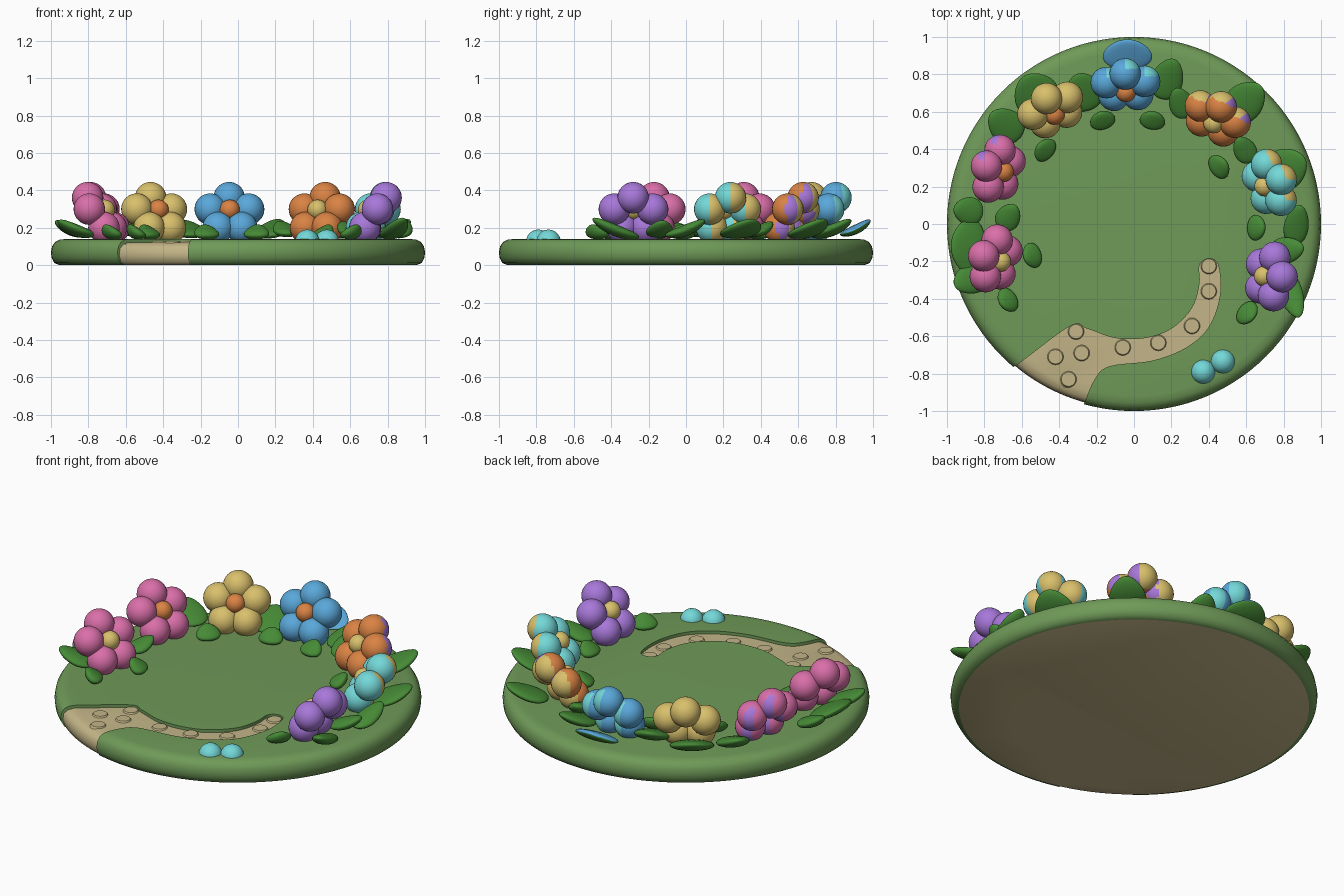
import bpy, bmesh, math
from mathutils import Vector, Matrix

if "Cube" in bpy.data.objects:
    bpy.data.objects.remove(bpy.data.objects["Cube"], do_unlink=True)


# Flat colours
def make_material(name, hex_code):
    rgb = [int(hex_code[i:i + 2], 16) / 255 for i in (0, 2, 4)]
    rgba = [((c + 0.055) / 1.055) ** 2.4 for c in rgb] + [1]
    mat = bpy.data.materials.new(name)
    mat.use_nodes = True
    mat.diffuse_color = rgba
    mat.node_tree.nodes["Principled BSDF"].inputs["Base Color"].default_value = rgba
    return mat


COLOURS = dict(grass="6F9A58", leaf="468A36", sand="C4B688", pink="DA6FA9",
               purple="A878DA", yellow="D9C06C", blue="5AA8DA",
               cyan="74D8D8", orange="DA8344")
MATS = {name: make_material(name, code) for name, code in COLOURS.items()}


# Helpers
def finish(name, bm, mats, rule=None, angle=40):
    """Turn a bmesh into a smooth object; rule picks a material per face."""
    bm.normal_update()
    if rule:
        for face in bm.faces:
            face.material_index = rule(face)
    mesh = bpy.data.meshes.new(name)
    bm.to_mesh(mesh)
    bm.free()
    for m in mats:
        mesh.materials.append(MATS[m])
    obj = bpy.data.objects.new(name, mesh)
    bpy.context.scene.collection.objects.link(obj)
    bpy.ops.object.select_all(action='DESELECT')
    obj.select_set(True)
    bpy.context.view_layer.objects.active = obj
    bpy.ops.object.shade_smooth_by_angle(angle=math.radians(angle))
    return obj


def ball(bm, centre, radius):
    bmesh.ops.create_uvsphere(bm, u_segments=28, v_segments=18, radius=radius,
                              matrix=Matrix.Translation(centre))


def lathe(profile, segments=112):
    bm = bmesh.new()
    rings = [[bm.verts.new((r * math.cos(math.tau * i / segments),
                            r * math.sin(math.tau * i / segments), z))
              for i in range(segments)] for r, z in profile]
    for low, high in zip(rings, rings[1:]):
        for i in range(segments):
            j = (i + 1) % segments
            bm.faces.new((low[i], low[j], high[j], high[i]))
    bm.faces.new(rings[0][::-1])
    bm.faces.new(rings[-1])
    return bm


def boolean(obj, cutter, operation):
    mod = obj.modifiers.new("cut", 'BOOLEAN')
    mod.operation, mod.object, mod.solver = operation, cutter, 'EXACT'
    bpy.ops.object.select_all(action='DESELECT')
    obj.select_set(True)
    bpy.context.view_layer.objects.active = obj
    bpy.ops.object.modifier_apply(modifier=mod.name)
    for face in obj.data.polygons:
        face.material_index = 0
    bpy.ops.object.shade_smooth_by_angle(angle=math.radians(40))


def smooth_loop(points, steps=5):
    """Closed Catmull-Rom curve through the points."""
    pts, out = [Vector(p) for p in points], []
    for i in range(len(pts)):
        a, b, c, d = (pts[(i + k) % len(pts)] for k in (-1, 0, 1, 2))
        for s in range(steps):
            t = s / steps
            out.append(b + (c - a) * t / 2 + (a - b * 2.5 + c * 2 - d / 2) * t * t
                       + (b * 1.5 - a / 2 - c * 1.5 + d / 2) * t ** 3)
    return out


# Round lawn and the path set into it
lawn = finish("lawn", lathe([(.955, 0), (.982, .012), (.997, .04), (1, .07),
                             (.994, .1), (.98, .122), (.955, .136), (.92, .14)]),
              ["grass", "sand"])
path = finish("path", lathe([(.955, 0), (.978, .015), (.99, .05), (.985, .09),
                             (.965, .112), (.93, .122)]), ["sand"])

OUTLINE = [(-.91, -.96), (-.62, -.75), (-.34, -.545), (-.25, -.56), (-.1, -.61),
           (.06, -.61), (.2, -.56), (.31, -.45), (.35, -.32), (.35, -.22),
           (.4, -.185), (.45, -.22), (.46, -.38), (.4, -.55), (.28, -.66),
           (.1, -.73), (-.13, -.76), (-.21, -.83), (-.27, -.97), (-.33, -1.14)]
bm = bmesh.new()
floor = bm.faces.new([bm.verts.new((p.x, p.y, -.2)) for p in smooth_loop(OUTLINE)])
top = bmesh.ops.extrude_face_region(bm, geom=[floor])
bmesh.ops.translate(bm, vec=(0, 0, .6),
                    verts=[v for v in top["geom"] if isinstance(v, bmesh.types.BMVert)])
bmesh.ops.recalc_face_normals(bm, faces=bm.faces)
cutter = finish("path_cutter", bm, [])
cutter.hide_render = True
boolean(lawn, cutter, 'DIFFERENCE')
boolean(path, cutter, 'INTERSECT')
bpy.data.objects.remove(cutter, do_unlink=True)
for face in lawn.data.polygons:
    if face.normal.z < -.9 and face.center.z < .005:
        face.material_index = 1

# Low round stepping stones
bm = bmesh.new()
for x, y in [(-.42, -.71), (-.35, -.83), (-.28, -.69), (-.31, -.575), (-.06, -.66),
             (.13, -.635), (.31, -.545), (.4, -.36), (.4, -.225)]:
    bmesh.ops.create_cone(bm, cap_ends=True, segments=24, radius1=.048, radius2=.038,
                          depth=.016, matrix=Matrix.Translation((x, y, .122)))
finish("stepping_stones", bm, ["sand"])


# Flowers: five round petals about a round heart, leaning back
def flower(name, x, y, facing, petal, heart, back=None, split=(1, 1)):
    base = Vector((x, y, .272))
    front = Vector((math.cos(math.radians(facing)), math.sin(math.radians(facing)), 0))
    lean, up = math.radians(35), Vector((0, 0, 1))
    normal = front * math.cos(lean) + up * math.sin(lean)
    rise = up * math.cos(lean) - front * math.sin(lean)
    side = rise.cross(normal)
    split = Vector((*split, 0))

    def rule(face):
        n = face.normal
        if n.dot(front) > -.3:
            return 0
        return 1 if n.dot(split) > 0 else 2

    bm = bmesh.new()
    for i in range(5):
        a = math.tau * i / 5
        ball(bm, base + (rise * math.cos(a) + side * math.sin(a)) * .108, .084)
    back = back or (petal, petal)
    finish(name + "_petals", bm, [petal, *back], rule)
    bm = bmesh.new()
    ball(bm, base + normal * .042, .054)
    finish(name + "_heart", bm, [heart])


flower("front_pink_flower", -.745, -.19, -18, "pink", "yellow")
flower("rear_pink_flower", -.73, .29, -18, "pink", "orange", ("purple", "pink"))
flower("yellow_flower", -.44, .615, -64, "yellow", "orange")
flower("blue_flower", -.045, .74, -88, "blue", "orange", ("cyan", "blue"), (1, 0))
flower("orange_flower", .44, .57, -115, "orange", "yellow", ("purple", "yellow"), (1, -1))
flower("cyan_flower", .73, .215, -158, "cyan", "yellow", ("yellow", "cyan"), (0, 1))
flower("purple_flower", .73, -.28, 178, "purple", "yellow")


# Leaves: flattened, slightly cupped eggs with the tip raised
def leaf(name, x, y, z, length, width, thick, azimuth, tilt, top="leaf"):
    bm = bmesh.new()
    ball(bm, (0, 0, 0), 1)
    for v in bm.verts:
        u, w, h = v.co
        v.co = (u * length / 2, w * width / 2 * (1 - .2 * u), (h + u * u * .4) * thick / 2)
    turn = Matrix.Rotation(azimuth, 4, 'Z') @ Matrix.Rotation(-math.radians(tilt), 4, 'Y')
    bm.transform(Matrix.Translation((x, y, z)) @ turn)
    finish(name, bm, ["leaf", top], lambda f: int(f.normal.z > .1), 80)


OUTER = [(-.89, -.12, .2, .3, 180), (-.87, -.29, .22, .17, 205), (-.89, .07, .17, .15, 170),
         (-.69, .53, .22, .18, 140), (-.53, .70, .24, .24, 125), (-.27, .71, .22, .2, 110),
         (.18, .78, .24, .17, 70), (.25, .65, .18, .13, 110), (.6, .66, .25, .2, 45),
         (.82, .3, .24, .22, 30), (.87, 0, .23, .13, 80), (.84, -.38, .28, .13, -70),
         (.82, -.14, .2, .14, 10), (-.67, .04, .16, .13, 60), (.59, .4, .16, .12, 120)]
for i, (x, y, length, width, azimuth) in enumerate(OUTER):
    leaf(f"outer_leaf_{i}", x, y, .187, length, width, .06, math.radians(azimuth), 21)
leaf("blue_topped_leaf", -.035, .91, .192, .18, .26, .05, math.radians(90), 26, "blue")

INNER = [(-.55, -.17), (-.68, -.41), (-.48, .4), (-.17, .56), (.1, .56),
         (.46, .31), (.66, -.02), (.61, -.48)]
for i, (x, y) in enumerate(INNER):
    leaf(f"inner_leaf_{i}", x, y, .172, .11, .135, .06, math.atan2(y, x), 32)

# Pair of loose round buds on the lawn
bm = bmesh.new()
for x, y in [(.37, -.79), (.475, -.735)]:
    ball(bm, (x, y, .125), .065)
finish("round_buds", bm, ["cyan"])
